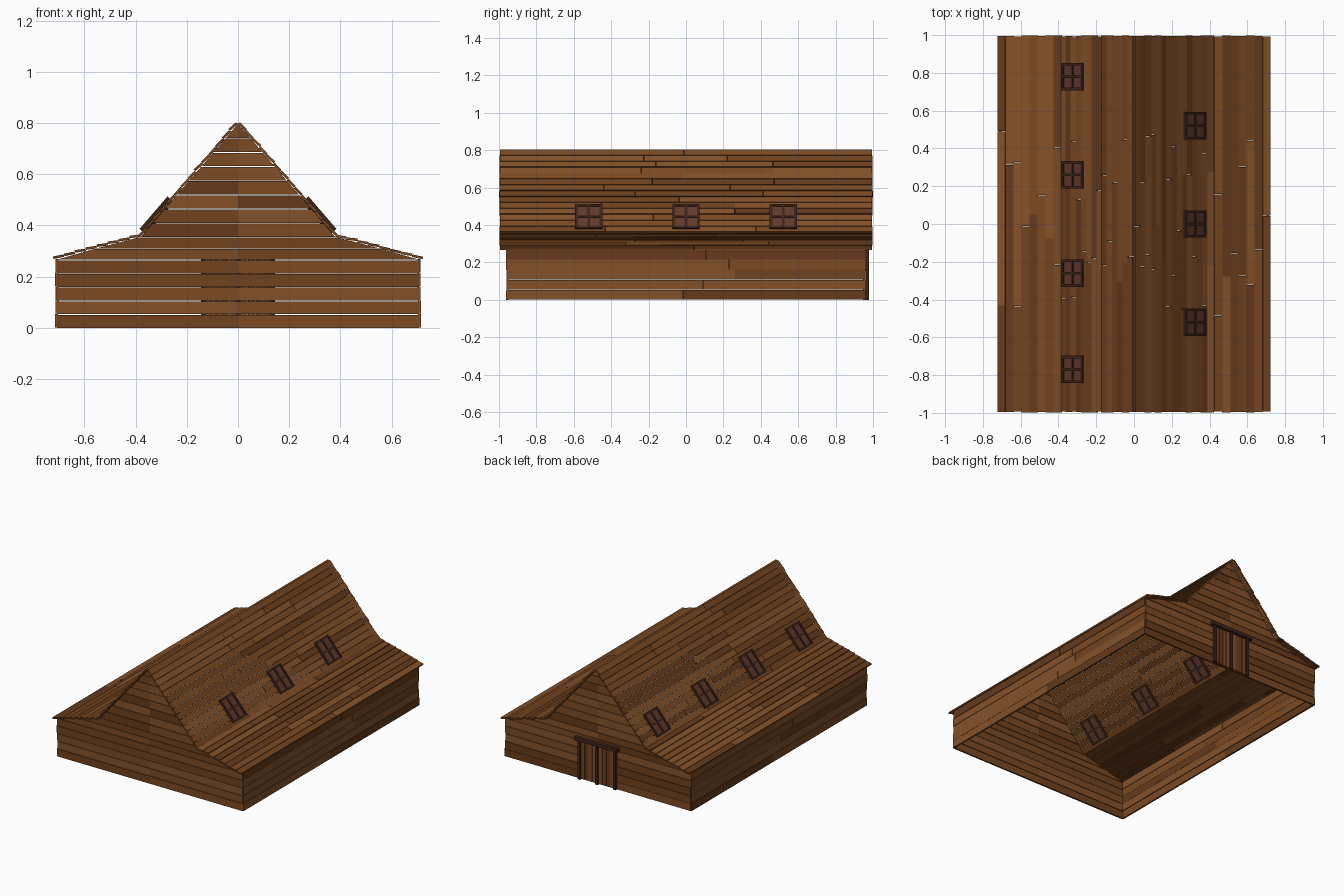
import bpy, bmesh, random
from mathutils import Vector as V

if "Cube" in bpy.data.objects:
    bpy.data.objects.remove(bpy.data.objects["Cube"])

random.seed(4)

def mat(name, c):
    m = bpy.data.materials.new(name)
    m.diffuse_color = (*c, 1)
    m.use_nodes = True
    m.node_tree.nodes["Principled BSDF"].inputs["Base Color"].default_value = m.diffuse_color
    return m

WOOD = [mat("wood_%d" % i, c) for i, c in enumerate(
    [(0.20, 0.068, 0.016), (0.165, 0.055, 0.013), (0.23, 0.083, 0.022), (0.13, 0.042, 0.011)])]
DARK = [mat("dark_wood", (0.045, 0.017, 0.010))]
PANE = [mat("pane", (0.12, 0.042, 0.024))]
HALF_LEN, WALL_X, WALL_Y = 0.995, 0.708, 0.963
EAVE, KNEE, RIDGE = V((0.722, 0, 0.266)), V((0.38, 0, 0.355)), V((0, 0, 0.797))

def prism(bm, quad, depth, mats=1):
    """Extrude a planar four-corner outline by a vector."""
    a = [bm.verts.new(p) for p in quad]
    b = [bm.verts.new(V(p) + V(depth)) for p in quad]
    faces = [bm.faces.new(a), bm.faces.new(b[::-1])]
    faces += [bm.faces.new((a[i], b[i], b[(i + 1) % 4], a[(i + 1) % 4])) for i in range(4)]
    k = random.randrange(mats)
    for f in faces:
        f.material_index = k

def slab(bm, c, u, v, n, su, sv, n0, n1, mats=1):
    """Box centred on c in the frame u, v, from n0 to n1 along n."""
    o = c + n * n0
    prism(bm, [o + u * i * su / 2 + v * j * sv / 2
               for i, j in ((-1, -1), (1, -1), (1, 1), (-1, 1))], n * (n1 - n0), mats)

def finish(bm, name, mats):
    bmesh.ops.recalc_face_normals(bm, faces=bm.faces[:])
    me = bpy.data.meshes.new(name)
    bm.to_mesh(me)
    bm.free()
    for m in mats:
        me.materials.append(m)
    ob = bpy.data.objects.new(name, me)
    bpy.context.collection.objects.link(ob)
    return ob

def cuts(length, n):
    """Ends of n random-length boards laid in a row."""
    e = length - random.uniform(0, 0.006)
    inner = sorted(-e + 2 * e * (i + random.uniform(-.3, .3)) / n for i in range(1, n))
    return [-e] + inner + [e]

X, Y, Z = V((1, 0, 0)), V((0, 1, 0)), V((0, 0, 1))

# Roof slopes of lapped boards
def roof_slope(name, top, low, rows, s):
    bm = bmesh.new()
    d = (low - top) / rows
    n = V((-d.z, 0, d.x)).normalized()
    for r in range(rows):
        a = top + d * r
        b = top + d * (r + 0.97) + n * random.uniform(0.001, 0.006)
        e = cuts(HALF_LEN + 0.005, random.choice((2, 3)))
        for y0, y1 in zip(e, e[1:]):
            q = [a, b, b + n * 0.010, a + n * 0.010]
            prism(bm, [(p.x * s, y0 + 0.001, p.z) for p in q], Y * (y1 - y0 - 0.002), 4)
    return finish(bm, name, WOOD)

# Long side walls
def side_wall(name, s, rows=5):
    bm = bmesh.new()
    h = 0.27 / rows
    for r in range(rows):
        e = cuts(WALL_Y, 2)
        j = random.uniform(-0.002, 0.002)
        for y0, y1 in zip(e, e[1:]):
            slab(bm, V((s * WALL_X + j, (y0 + y1) / 2, (r + .5) * h)), Y, Z, X,
                 y1 - y0 - 0.002, h - 0.002, -0.006, 0.006, 4)
    return finish(bm, name, WOOD)

# Gable end walls, boards trimmed to the roof profile
def half_width(z):
    if z <= EAVE.z:
        return WALL_X
    lo, hi = (EAVE, KNEE) if z < KNEE.z else (KNEE, RIDGE)
    t = (z - lo.z) / (hi.z - lo.z)
    return min(WALL_X, max(0.003, lo.x + (hi.x - lo.x) * t))

def gable(name, s):
    bm = bmesh.new()
    levels = [0.266 * i / 5 for i in range(6)] + [0.31, 0.355] \
        + [0.355 + 0.442 * i / 8 for i in range(1, 9)]
    for z0, z1 in zip(levels, levels[1:]):
        z1 -= 0.003
        w0, w1 = half_width(z0), half_width(z1)
        y = s * WALL_Y + random.uniform(-0.003, 0.001) * s
        for m in (-1, 1):
            prism(bm, [(0, y, z0), (m * w0, y, z0), (m * w1, y, z1), (0, y, z1)],
                  (0, -s * 0.012, 0), 4)
    return finish(bm, name, WOOD)

# Roof windows: frame, cross bars and pane lying on the steep slope
SLOPE = (KNEE - RIDGE).normalized()

def window(i, s, y):
    v = V((s * SLOPE.x, 0, SLOPE.z))
    n = V((-s * SLOPE.z, 0, SLOPE.x))
    c = V((s * 0.312, y, 0.797 - 0.312 * 0.442 / 0.38))
    c += n * 0.008
    w, h, t = 0.145, 0.168, 0.014
    bm = bmesh.new()
    for k in (-1, 0, 1):
        slab(bm, c + Y * k * (w - t) / 2, Y, v, n, t, h, -0.018, 0.016)
        slab(bm, c + v * k * (h - t) / 2, Y, v, n, w, t, -0.018, 0.015)
    finish(bm, "window_frame_%d" % i, DARK)
    bm = bmesh.new()
    slab(bm, c, Y, v, n, w - t, h - t, -0.013, 0.010)
    finish(bm, "window_pane_%d" % i, PANE)

for side, s in (("right", 1), ("left", -1)):
    roof_slope("upper_roof_" + side, RIDGE, KNEE, 14, s)
    roof_slope("lower_roof_" + side, KNEE, EAVE, 8, s)
    side_wall("side_wall_" + side, s)
gable("front_gable", -1)
gable("back_gable", 1)

spots = [(1, y) for y in (-0.52, 0, 0.52)] + [(-1, y) for y in (-0.77, -0.26, 0.26, 0.78)]
for i, (s, y) in enumerate(spots):
    window(i, s, y)

# Double door on the back wall
bm = bmesh.new()
for x in (-0.135, 0, 0.135):
    slab(bm, V((x, WALL_Y, 0.135)), X, Z, Y, 0.02, 0.27, -0.016, 0.016)
slab(bm, V((0, WALL_Y, 0.28)), X, Z, Y, 0.33, 0.024, -0.018, 0.026)
finish(bm, "door_frame", DARK)
bm = bmesh.new()
for m in (-1, 1):
    for k in range(4):
        slab(bm, V((m * (0.024 + k * 0.029), WALL_Y, 0.135)), X, Z, Y, 0.027, 0.262, -0.015, 0.006, 4)
finish(bm, "door_leaves", WOOD)
